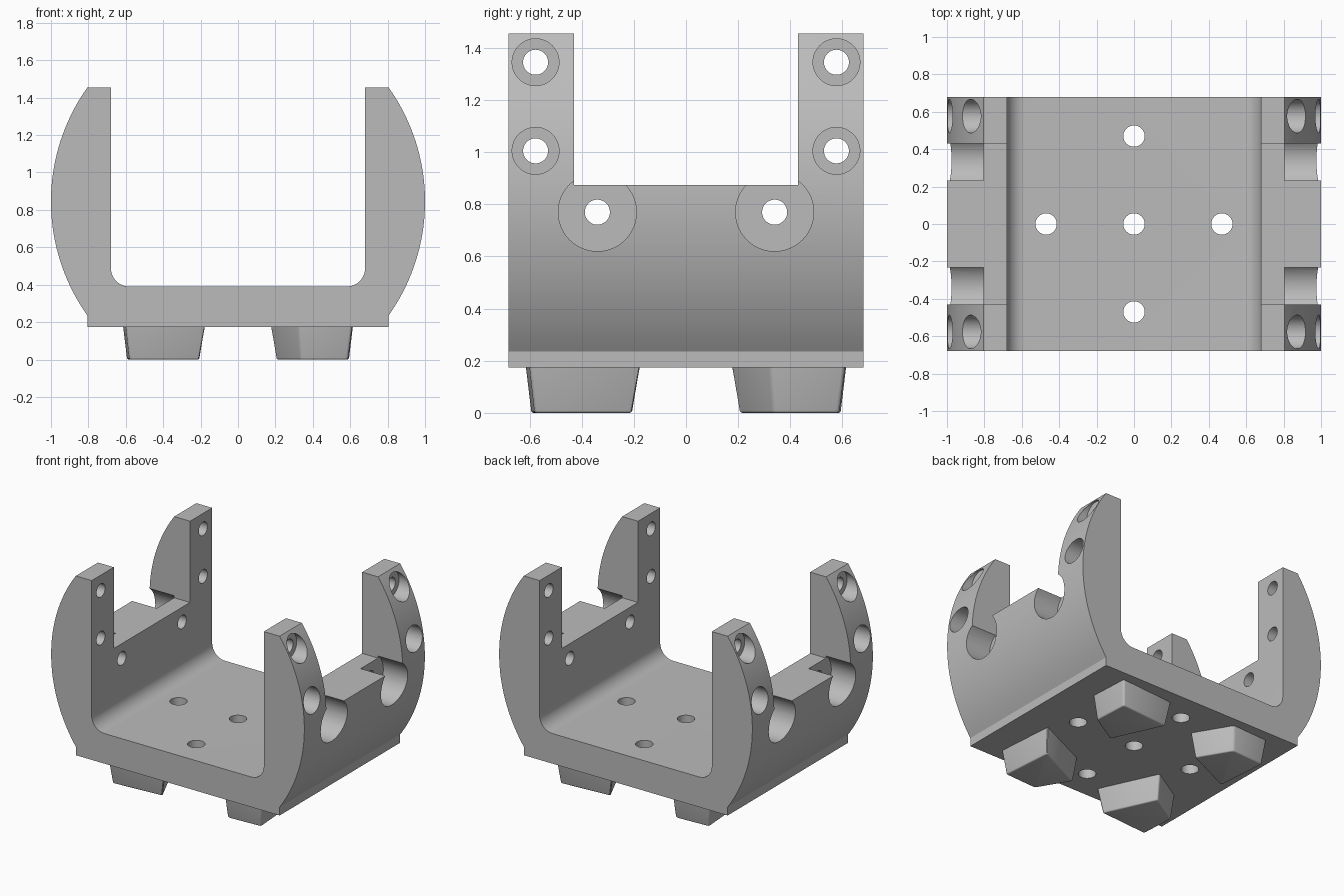
import bpy
import bmesh
from math import pi, sqrt, asin, cos, sin
from mathutils import Matrix, Vector

if "Cube" in bpy.data.objects:
    bpy.data.objects.remove(bpy.data.objects["Cube"])

grey = bpy.data.materials.new("plain grey")
grey.use_nodes = True
grey.diffuse_color = (0.5, 0.5, 0.5, 1)
grey.node_tree.nodes["Principled BSDF"].inputs["Base Color"].default_value = (0.5, 0.5, 0.5, 1)

DEPTH = 0.68       # half depth of the bracket
BOTTOM, FLOOR, TOP = 0.175, 0.39, 1.455
INNER, EDGE = 0.68, 0.805
FILLET = 0.1


def make_object(name, bm):
    bmesh.ops.recalc_face_normals(bm, faces=bm.faces)
    mesh = bpy.data.meshes.new(name)
    bm.to_mesh(mesh)
    bm.free()
    mesh.materials.append(grey)
    obj = bpy.data.objects.new(name, mesh)
    bpy.context.collection.objects.link(obj)
    return obj


def activate(obj):
    bpy.ops.object.select_all(action="DESELECT")
    obj.select_set(True)
    bpy.context.view_layer.objects.active = obj


def cut(target, bm):
    """Subtract a cutter mesh from the target and discard the cutter."""
    cutter = make_object("cutter", bm)
    cutter.hide_render = True
    mod = target.modifiers.new("cut", "BOOLEAN")
    mod.operation = "DIFFERENCE"
    mod.solver = "EXACT"
    mod.object = cutter
    activate(target)
    bpy.ops.object.modifier_apply(modifier=mod.name)
    bpy.data.objects.remove(cutter)


def cylinder(center, radius, length, axis):
    bm = bmesh.new()
    turn = Matrix.Rotation(pi / 2, 4, "Y") if axis == "X" else Matrix()
    bmesh.ops.create_cone(bm, cap_ends=True, segments=48, radius1=radius, radius2=radius,
                          depth=length, matrix=Matrix.Translation(center) @ turn)
    return bm


# Bracket: half profile with bulging outer wall and filleted inner corner, mirrored
low = 0.235
half_chord = (TOP - low) / 2
sag = 1 - EDGE
radius = (half_chord ** 2 + sag ** 2) / (2 * sag)
mid_z = (TOP + low) / 2
sweep = asin(half_chord / radius)
half = [(EDGE, BOTTOM)]
for i in range(41):
    a = -sweep + 2 * sweep * i / 40
    half.append((1 - radius + radius * cos(a), mid_z + radius * sin(a)))
half.append((INNER, TOP))
for i in range(13):
    a = -pi / 2 * i / 12
    half.append((INNER - FILLET + FILLET * cos(a), FLOOR + FILLET + FILLET * sin(a)))
profile = half + [(-x, z) for x, z in reversed(half)]

bm = bmesh.new()
face = bm.faces.new([bm.verts.new((x, -DEPTH, z)) for x, z in profile])
ext = bmesh.ops.extrude_face_region(bm, geom=[face])
moved = [v for v in ext["geom"] if isinstance(v, bmesh.types.BMVert)]
bmesh.ops.translate(bm, verts=moved, vec=(0, 2 * DEPTH, 0))
bracket = make_object("bracket", bm)

# Wide notch through both side walls, leaving four posts
bm = bmesh.new()
bmesh.ops.create_cube(bm, size=1, matrix=Matrix.Translation((0, 0, 1.375)) @ Matrix.Diagonal((3, 0.86, 1, 1)))
cut(bracket, bm)

# Counterbored screw holes in the walls: y, z, counterbore radius
for y, z, bore in [(0.577, 1.345, 0.09), (0.577, 1.005, 0.09), (0.34, 0.77, 0.15)]:
    for s in (-1, 1):
        for side in (-1, 1):
            cut(bracket, cylinder((side * (EDGE + 0.25), s * y, z), bore, 0.5, "X"))
        cut(bracket, cylinder((0, s * y, z), 0.048, 3, "X"))

# Floor holes in a cross
for x, y in [(0, 0), (0.47, 0), (-0.47, 0), (0, 0.47), (0, -0.47)]:
    cut(bracket, cylinder((x, y, 0.3), 0.057, 1, "Z"))

activate(bracket)
bpy.ops.object.shade_smooth_by_angle(angle=pi / 9)

# Four drafted kite-shaped feet, each turned a quarter around the centre
kite = [Vector(p) for p in ((0.60, 0.612), (0.615, 0.325), (0.36, 0.172), (0.172, 0.58))]
middle = sum(kite, Vector((0, 0))) / 4
names = ["back_left_foot", "back_right_foot", "front_right_foot", "front_left_foot"]
for i, name in enumerate(names):
    bm = bmesh.new()
    upper = [bm.verts.new((p.x, p.y, BOTTOM + 0.002)) for p in kite]
    lower = []
    for p in kite:
        q = middle + (p - middle) * 0.88
        lower.append(bm.verts.new((q.x, q.y, 0)))
    bm.faces.new(upper)
    base = bm.faces.new(lower)
    for k in range(4):
        n = (k + 1) % 4
        bm.faces.new((upper[k], upper[n], lower[n], lower[k]))
    bmesh.ops.recalc_face_normals(bm, faces=bm.faces)
    sides = [e for e in bm.edges if abs(e.verts[0].co.z - e.verts[1].co.z) > 0.1]
    bmesh.ops.bevel(bm, geom=sides, offset=0.015, segments=3, profile=0.5, affect="EDGES")
    rim = [e for e in bm.edges if max(v.co.z for v in e.verts) < 0.01]
    bmesh.ops.bevel(bm, geom=rim, offset=0.03, segments=4, profile=0.5, affect="EDGES", clamp_overlap=True)
    bmesh.ops.rotate(bm, verts=bm.verts, cent=(0, 0, 0), matrix=Matrix.Rotation(i * pi / 2, 3, "Z"))
    foot = make_object(name, bm)
    activate(foot)
    bpy.ops.object.shade_smooth_by_angle(angle=pi / 5)
